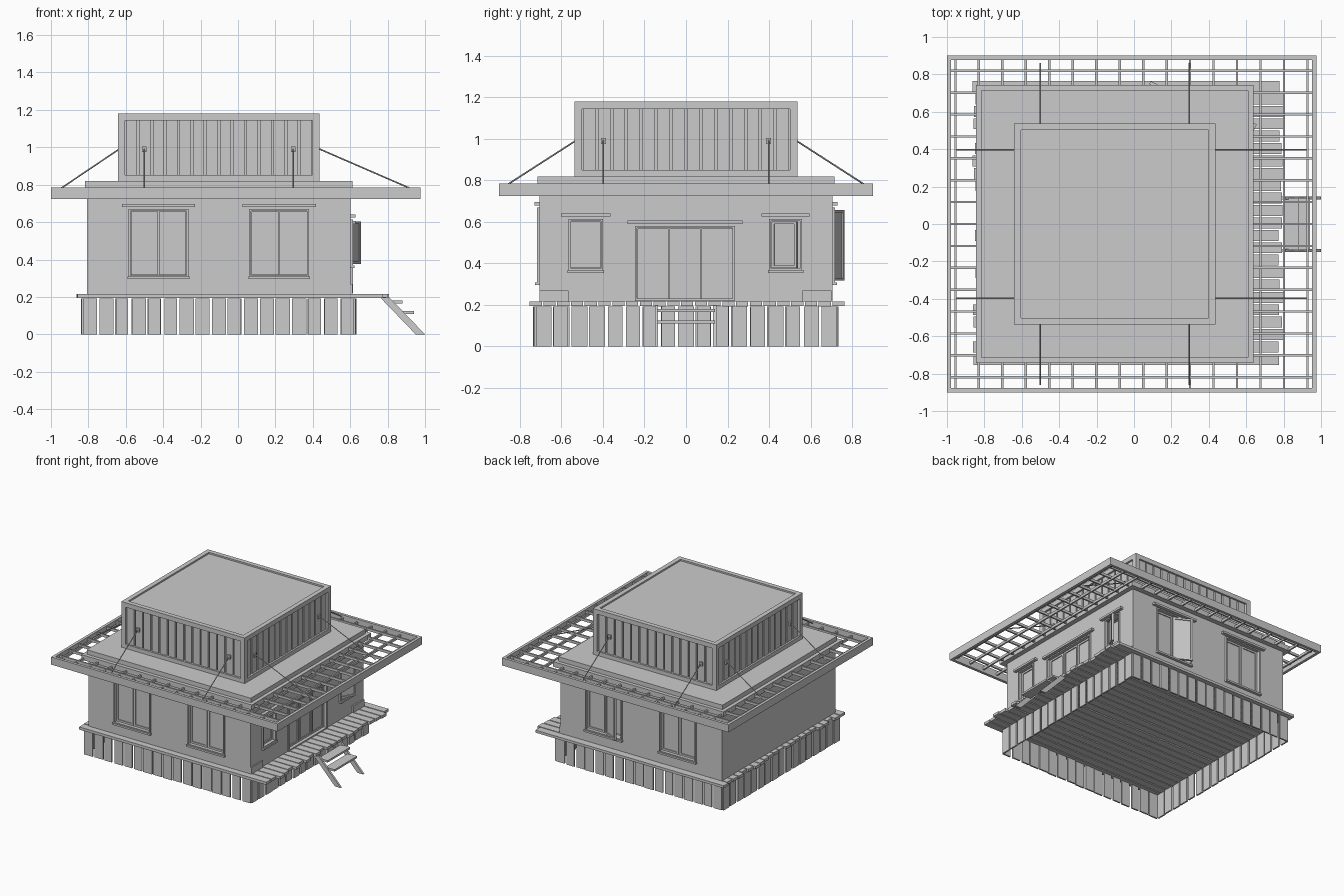
import bpy, bmesh, random
from math import radians, pi
from mathutils import Matrix, Vector

if "Cube" in bpy.data.objects:
    bpy.data.objects.remove(bpy.data.objects["Cube"])

random.seed(4)
CX, H = -0.103, 0.705          # house centre in x, half width of the walls
UH = 0.538                     # half width of the upper storey
I = Matrix.Identity(4)
# local wall frames: front, right, back, left (outward is local -y)
SIDE = [Matrix.Translation((CX, 0, 0)) @ Matrix.Rotation(i * pi / 2, 4, 'Z') for i in range(4)]


def boxes(name, items):
    """One object from boxes given as (x0, x1, y0, y1, z0, z1[, matrix])."""
    bm = bmesh.new()
    for b in items:
        x0, x1, y0, y1, z0, z1 = b[:6]
        m = b[6] if len(b) > 6 else I
        t = Matrix.Translation(((x0 + x1) / 2, (y0 + y1) / 2, (z0 + z1) / 2))
        s = Matrix.Diagonal((x1 - x0, y1 - y0, z1 - z0, 1))
        bmesh.ops.create_cube(bm, size=1, matrix=m @ t @ s)
    me = bpy.data.meshes.new(name)
    bm.to_mesh(me)
    bm.free()
    ob = bpy.data.objects.new(name, me)
    bpy.context.collection.objects.link(ob)
    return ob


def ring(x0, x1, z0, z1, y0, y1, w, m):
    """Rectangular frame lying in a wall plane."""
    return [(x0, x0 + w, y0, y1, z0, z1, m), (x1 - w, x1, y0, y1, z0, z1, m),
            (x0 + w, x1 - w, y0, y1, z0, z0 + w, m), (x0 + w, x1 - w, y0, y1, z1 - w, z1, m)]


# Openings: name, side, u0, u1, z0, z1, sashes, index of open sash
openings = []
for side in (0, 2):
    for k, u in enumerate((-0.482, 0.163)):
        if side == 2:
            u = -u - 0.32
        name = ("front", "", "back")[side] + "_window_%d" % (k + 1)
        openings.append((name, side, u, u + 0.32, 0.305, 0.67, 2, 1 if (side, k) == (2, 1) else -1))
openings += [("side_window_1", 1, -0.565, -0.40, 0.365, 0.615, 1, -1),
             ("side_window_2", 1, 0.40, 0.56, 0.365, 0.615, 1, 0),
             ("door", 1, -0.245, 0.235, 0.22, 0.58, 3, -1)]

# House body with recessed openings
body = boxes("house_walls", [(CX - H, CX + H, -H, H, 0.217, 0.76)])
cut = boxes("opening_cutter", [(u0, u1, -H - 0.1, -H + 0.07, z0, z1, SIDE[s])
                               for _, s, u0, u1, z0, z1, _, _ in openings])
cut.hide_render = True
mod = body.modifiers.new("openings", 'BOOLEAN')
mod.object = cut
mod.solver = 'EXACT'
bpy.context.view_layer.objects.active = body
bpy.ops.object.modifier_apply(modifier=mod.name)
bpy.data.objects.remove(cut)

# Window and door frames, sashes, lintels and sills
for name, s, u0, u1, z0, z1, n, opened in openings:
    m = SIDE[s]
    parts = ring(u0, u1, z0, z1, -H - 0.012, -H + 0.04, 0.01, m)
    w = (u1 - u0 - 0.02) / n
    for i in range(n):
        a = u0 + 0.01 + i * w
        sm = m @ Matrix.Translation((a, -H + 0.01, 0))
        if i == opened:
            sm = sm @ Matrix.Rotation(radians(-28), 4, 'Z')
        parts += ring(0.002, w - 0.002, z0 + 0.012, z1 - 0.012, 0, 0.018, 0.014, sm)
        parts.append((0.016, w - 0.016, 0.007, 0.011, z0 + 0.026, z1 - 0.026, sm))
    boxes(name, parts)
    boxes(name + "_lintel", [(u0 - 0.036, u1 + 0.036, -H - 0.025, -H + 0.01, z1 + 0.01, z1 + 0.026, m)])
    if n < 3:
        boxes(name + "_sill", [(u0 - 0.005, u1 + 0.005, -H - 0.022, -H + 0.01, z0 - 0.01, z0 + 0.004, m)])

# Low blocks at the porch corners
boxes("porch_corner_blocks", [(y, y + 0.14, -H - 0.01, -H + 0.01, 0.217, 0.27, SIDE[1])
                              for y in (-0.705, 0.562)])

# Lower roof: slab and raised step
boxes("roof_slab", [(CX - 0.743, CX + 0.743, -0.743, 0.743, 0.745, 0.785)])
boxes("roof_step", [(CX - 0.715, CX + 0.715, -0.715, 0.715, 0.785, 0.82)])

# Upper storey: recessed core, edge frame, vertical boards
boxes("upper_core", [(CX - UH + 0.03, CX + UH - 0.03, -UH + 0.03, UH - 0.03, 0.82, 1.168)])
frame, boards = [], []
for m in SIDE:
    frame += ring(-UH, UH, 0.815, 1.18, -UH, -UH + 0.036, 0.036, m)
    p = (2 * UH - 0.072) / 14
    for i in range(14):
        a = -UH + 0.036 + i * p
        boards.append((a + 0.006, a + p - 0.006, -UH + 0.014, -UH + 0.031, 0.85, 1.145, m))
boxes("upper_frame", frame)
boxes("upper_boards", boards)

# Pergola: rim around the roof and a lattice of bars outside the slab
X0, X1, Y = -1.0, 0.975, 0.9
z0, z1, t = 0.725, 0.785, 0.022
boxes("pergola_rim", [(X0, X1, -Y, -Y + t, z0, z1), (X0, X1, Y - t, Y, z0, z1),
                      (X0, X0 + t, -Y + t, Y - t, z0, z1), (X1 - t, X1, -Y + t, Y - t, z0, z1)])
r = 0.006
bars = []
for i in range(-7, 8):
    y = i * 0.117
    runs = [(X0, X1)] if abs(y) > 0.743 else [(X0, CX - H), (CX + H, X1)]
    bars += [(a + 0.01, b - 0.01, y - r, y + r, 0.755, 0.775) for a, b in runs]
for i in range(16):
    x = -0.955 + i * 0.1255
    runs = [(-Y, Y)] if abs(x - CX) > 0.743 else [(-Y, -H), (H, Y)]
    bars += [(x - r, x + r, a + 0.01, b - 0.01, 0.745, 0.765) for a, b in runs]
boxes("pergola_bars", bars)

# Stay cables with wall plates
cables = bpy.data.curves.new("stay_cables", 'CURVE')
cables.dimensions = '3D'
cables.bevel_depth = 0.004
cables.bevel_resolution = 0
plates = []
for i, m in enumerate(SIDE):
    reach = (0.86, 1.025, 0.86, 0.845)[i]
    for u in (-0.398, 0.398):
        sp = cables.splines.new('POLY')
        sp.points.add(1)
        for pt, co in zip(sp.points, ((u, -UH + 0.02, 1.0), (u, -reach, 0.78))):
            pt.co = (*(m @ Vector(co)), 1)
        plates.append((u - 0.012, u + 0.012, -UH + 0.002, -UH + 0.02, 0.975, 1.005, m))
bpy.context.collection.objects.link(bpy.data.objects.new("stay_cables", cables))
boxes("cable_plates", plates)

# Deck boards with uneven ends
N = 23
p = 1.525 / N
boxes("deck_boards", [(random.uniform(-0.865, -0.835), random.uniform(0.77, 0.81),
                       -0.757 + i * p + 0.004, -0.757 + (i + 1) * p - 0.004,
                       0.193 + random.uniform(0, 0.004), 0.216) for i in range(N)])

# Skirt of upright planks on all four sides
planks = []
S = 0.73
for m in SIDE:
    p = 2 * S / 17
    for i in range(17):
        a = -S + i * p
        d = random.uniform(0, 0.006)
        planks.append((a + random.uniform(0.003, 0.012), a + p - random.uniform(0.003, 0.012),
                       -S - d, -S - d + 0.012, 0, 0.193, m))
boxes("skirt_planks", planks)

# Porch stairs: slanted stringers and treads
bm = bmesh.new()
for y in (-0.15, 0.13):
    vs = [bm.verts.new((x, y, z)) for x, z in ((0.95, 0), (1.0, 0), (0.81, 0.197), (0.76, 0.197))]
    f = bm.faces.new(vs)
    ex = bmesh.ops.extrude_face_region(bm, geom=[f])
    bmesh.ops.translate(bm, vec=(0, 0.016, 0),
                        verts=[v for v in ex['geom'] if isinstance(v, bmesh.types.BMVert)])
bmesh.ops.recalc_face_normals(bm, faces=bm.faces)
me = bpy.data.meshes.new("stair_stringers")
bm.to_mesh(me)
bm.free()
bpy.context.collection.objects.link(bpy.data.objects.new("stair_stringers", me))
boxes("stair_treads", [(0.80, 0.88, -0.14, 0.14, 0.165, 0.18), (0.86, 0.94, -0.14, 0.14, 0.11, 0.125)])
